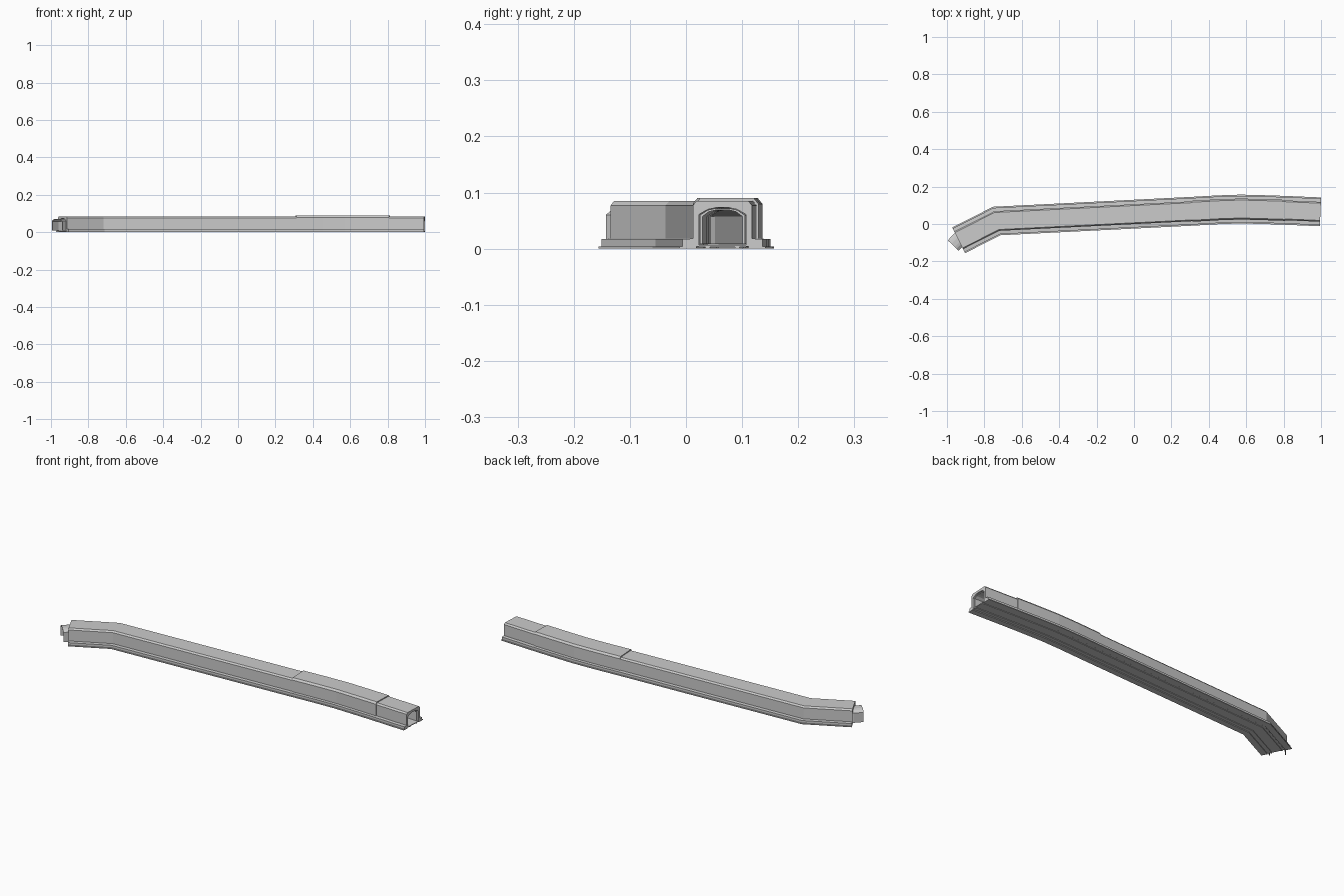
import bpy, bmesh
from mathutils import Vector

if "Cube" in bpy.data.objects:
    bpy.data.objects.remove(bpy.data.objects["Cube"])


def sweep(name, path, profile):
    """Sweep a closed (offset, height) profile along a plan path with mitred bends."""
    pts = [Vector(p) for p in path]
    dirs = [(b - a).normalized() for a, b in zip(pts, pts[1:])]
    bm = bmesh.new()
    rings = []
    for i, p in enumerate(pts):
        d0, d1 = dirs[max(i - 1, 0)], dirs[min(i, len(dirs) - 1)]
        n0 = Vector((-d0.y, d0.x))
        n1 = Vector((-d1.y, d1.x))
        m = (n0 + n1).normalized()
        m /= m.dot(n0)
        rings.append([bm.verts.new((p.x + m.x * u, p.y + m.y * u, z)) for u, z in profile])
    k = len(profile)
    for a, b in zip(rings, rings[1:]):
        for j in range(k):
            bm.faces.new((a[j], a[(j + 1) % k], b[(j + 1) % k], b[j]))
    bm.faces.new(rings[0])
    bm.faces.new(rings[-1][::-1])
    bmesh.ops.recalc_face_normals(bm, faces=bm.faces[:])
    me = bpy.data.meshes.new(name)
    bm.to_mesh(me)
    bm.free()
    ob = bpy.data.objects.new(name, me)
    bpy.context.collection.objects.link(ob)
    return ob


def mirrored(half):
    """Complete a profile given by its right half."""
    return half + [(-u, z) for u, z in reversed(half)]


def box(u0, u1, z0, z1):
    return [(u0, z0), (u1, z0), (u1, z1), (u0, z1)]


# Plan route of the tunnel
start, bend = (-0.938, -0.087), (-0.733, 0.016)
crest = [(0.31, 0.068), (0.45, 0.076), (0.57, 0.08), (0.69, 0.077), (0.81, 0.073)]
end = (0.997, 0.065)
route = [start, bend] + crest + [end]

# Outer channel: vault inside, chamfered roof, low kerb at the foot
sweep("tunnel_body", route, mirrored([
    (0.012, 0.073), (0.026, 0.070), (0.042, 0.061), (0.042, 0.004),
    (0.071, 0.004), (0.071, 0.017), (0.053, 0.018),
    (0.053, 0.077), (0.046, 0.085)]))

# Thicker roof sleeve over the crest
sweep("roof_sleeve", crest, mirrored([
    (0.047, 0.080), (0.050, 0.076), (0.050, 0.015), (0.056, 0.015),
    (0.056, 0.080), (0.048, 0.090)]))

# Inner lining, projecting past the left mouth
sweep("inner_lining", [(-0.967, -0.115), (-0.938, -0.085)] + route[1:-1] + [(0.99, 0.065)], mirrored([
    (0.011, 0.069), (0.024, 0.066), (0.036, 0.057), (0.036, 0.008),
    (0.040, 0.008), (0.040, 0.060), (0.026, 0.069), (0.012, 0.072)]))

# Foot strips, floor and the ribs beneath it
for side, s in (("left", 1), ("right", -1)):
    sweep("foot_strip_" + side, route, box(s * 0.046, s * 0.077, 0.0, 0.004))
    sweep("floor_rib_" + side, route, box(s * 0.022, s * 0.030, 0.0, 0.004))
sweep("floor", route, box(-0.042, 0.042, 0.003, 0.007))
